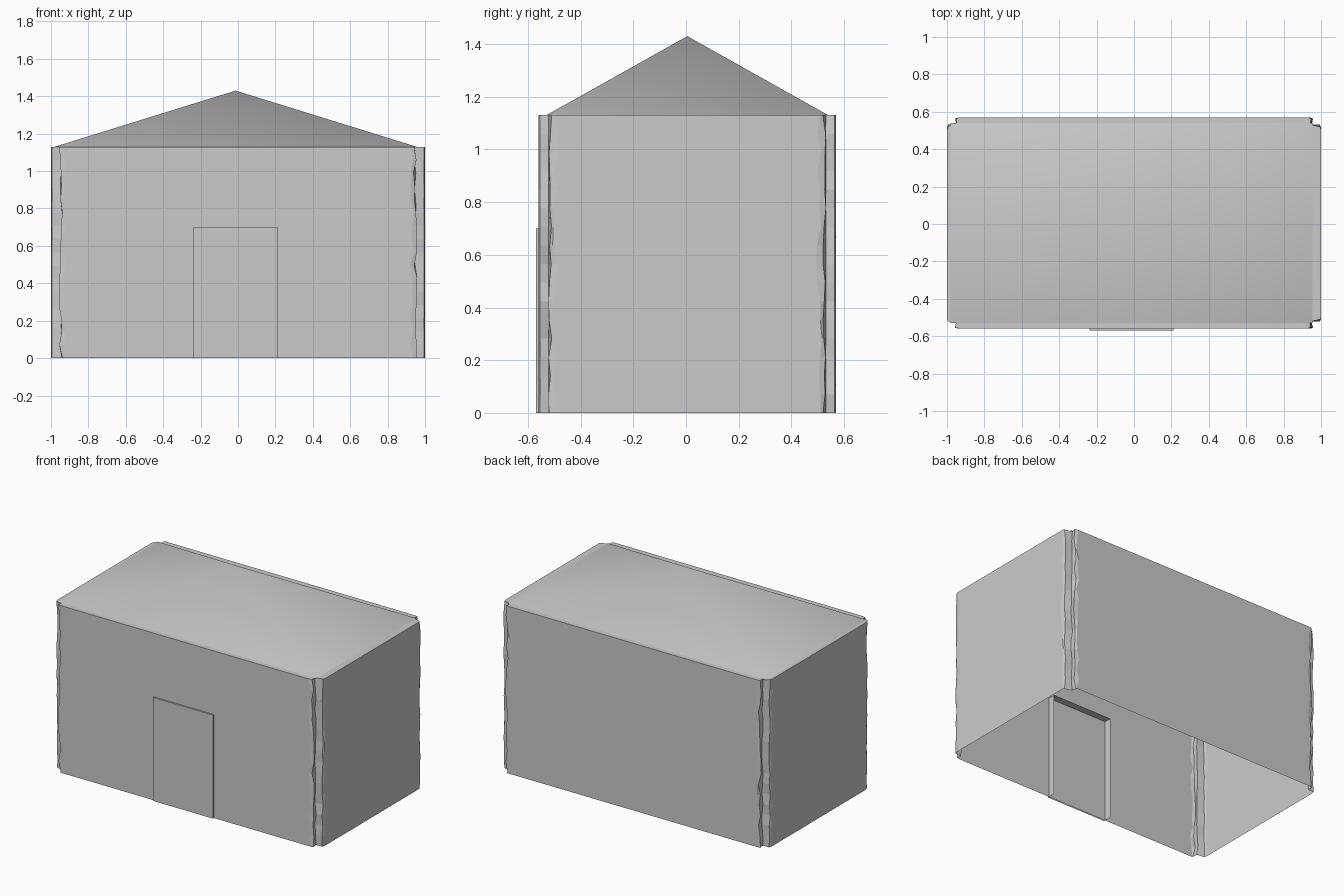
import bpy, bmesh, random

if "Cube" in bpy.data.objects:
    bpy.data.objects.remove(bpy.data.objects["Cube"])

random.seed(4)
H = 1.13            # wall height
CY = 0.005          # plan centre in y
HX, HY = 1.0, 0.565 # half sizes of the wall planes


def make(name, build):
    bm = bmesh.new()
    build(bm)
    me = bpy.data.meshes.new(name)
    bm.to_mesh(me)
    bm.free()
    ob = bpy.data.objects.new(name, me)
    bpy.context.collection.objects.link(ob)
    return ob


# One chipped, notched corner, from the side wall round to the front/back wall
def corner(sx, sy):
    def r():
        return random.uniform(0, 0.024)
    pts = [(HX, 0.512 - r()),
           (HX - 0.006, 0.522 + random.uniform(-0.008, 0.006)),
           (0.945 + random.uniform(-0.006, 0.006), 0.527),
           (0.948 + random.uniform(-0.012, 0.01), HY - 0.006),
           (0.942 - r(), HY)]
    if sx * sy < 0:
        pts.reverse()
    return [(sx * x, CY + sy * y) for x, y in pts]


# Hollow walls lofted from notched outlines, open below and capped on top
def walls(bm):
    n = 16
    rings = []
    for i in range(n + 1):
        z = H * i / n
        plan = []
        for s in ((1, 1), (-1, 1), (-1, -1), (1, -1)):
            plan += corner(*s)
        rings.append([bm.verts.new((x, y, z)) for x, y in plan])
    for a, b in zip(rings, rings[1:]):
        for k in range(len(a)):
            j = (k + 1) % len(a)
            bm.faces.new((a[k], a[j], b[j], b[k]))
    bm.faces.new(rings[-1])


# Low pyramid roof
def roof(bm):
    base = [bm.verts.new((x, y, H)) for x, y in
            ((-0.98, -0.53), (0.955, -0.53), (0.955, 0.54), (-0.98, 0.54))]
    apex = bm.verts.new((-0.013, 0.005, 1.43))
    for k in range(4):
        f = bm.faces.new((base[k], base[(k + 1) % 4], apex))
        f.smooth = True


# Door: shallow box, open towards the inside and at the ground
def door(bm):
    bmesh.ops.create_cube(bm, size=1)
    for v in bm.verts:
        v.co.x = v.co.x * 0.45 - 0.013
        v.co.y = v.co.y * 0.06 - 0.54
        v.co.z = (v.co.z + 0.5) * 0.70
    bm.normal_update()
    gone = [f for f in bm.faces if f.normal.y > 0.9 or f.normal.z < -0.9]
    bmesh.ops.delete(bm, geom=gone, context='FACES')


make("walls", walls)
make("roof", roof)
make("door", door)
